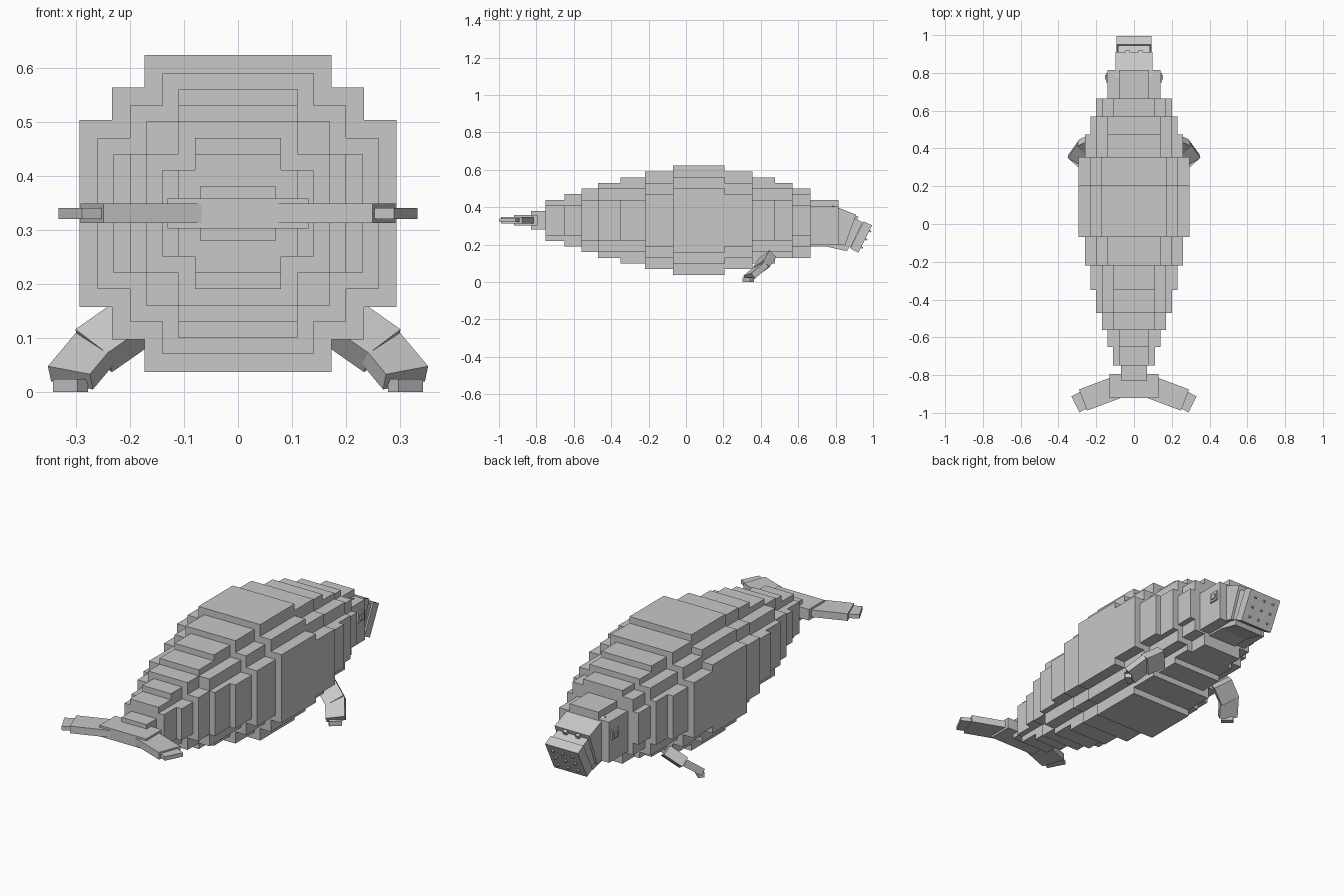
import bpy, bmesh
from mathutils import Vector

if "Cube" in bpy.data.objects:
    bpy.data.objects.remove(bpy.data.objects["Cube"])

grey = bpy.data.materials.new("skin grey")
grey.diffuse_color = (0.58, 0.58, 0.58, 1)
grey.use_nodes = True
grey.node_tree.nodes["Principled BSDF"].inputs["Base Color"].default_value = grey.diffuse_color
CZ = 0.33  # height of the body axis


def finish(name, bm):
    bmesh.ops.recalc_face_normals(bm, faces=bm.faces)
    me = bpy.data.meshes.new(name)
    bm.to_mesh(me)
    bm.free()
    me.materials.append(grey)
    ob = bpy.data.objects.new(name, me)
    bpy.context.collection.objects.link(ob)


def hull(bm, pts):
    vs = [bm.verts.new(p) for p in pts]
    bmesh.ops.convex_hull(bm, input=vs)


def box(bm, x0, x1, y0, y1, z0, z1):
    hull(bm, [(x, y, z) for x in (x0, x1) for y in (y0, y1) for z in (z0, z1)])


def bar(bm, p0, p1, wide, w, t):
    """Oriented box from p0 to p1, width w along wide, thickness t."""
    p0, p1 = Vector(p0), Vector(p1)
    d = (p1 - p0).normalized()
    side = Vector(wide)
    side = (side - d * side.dot(d)).normalized()
    up = d.cross(side)
    hull(bm, [p + side * a * w / 2 + up * b * t / 2
              for p in (p0, p1) for a in (-1, 1) for b in (-1, 1)])


def prism(bm, hw, profile):
    hull(bm, [(x, y, z) for x in (-hw, hw) for y, z in profile])


# stepped body: y start, y end, half width, half height, insets of the tiers
two, three, soft = (0, .06), (0, .06, .12), (0, .03, .09)
sections = [(-0.75, -0.65, .11, .11, (0, .03)), (-0.65, -0.56, .14, .14, two),
            (-0.56, -0.47, .17, .17, two), (-0.47, -0.35, .20, .20, soft),
            (-0.35, -0.22, .23, .23, three), (-0.22, -0.07, .26, .26, three),
            (-0.07, 0.205, .293, .293, three), (0.205, 0.355, .293, .26, three),
            (0.355, 0.475, .26, .23, three), (0.475, 0.57, .23, .20, soft),
            (0.57, 0.665, .20, .17, soft)]
bm = bmesh.new()
for y0, y1, w, h, insets in sections:
    for a, b in zip(insets, reversed(insets)):
        low = CZ - h + b - (.03 if y0 == 0.57 and b == 0 else 0)
        box(bm, a - w, w - a, y0, y1, low, CZ + h - b)
finish("body", bm)

# head block, snout, lower jaw and muzzle
bm = bmesh.new()
box(bm, -.14, .14, .66, .815, .20, .405)
box(bm, -.08, .08, .66, .815, .19, .44)
finish("head", bm)
bm = bmesh.new()
prism(bm, .098, [(.78, .41), (.81, .40), (.91, .36), (.85, .195), (.78, .21)])
prism(bm, .085, [(.90, .34), (.945, .32), (.88, .185), (.84, .20)])
finish("snout", bm)
bm = bmesh.new()
prism(bm, .08, [(.73, .195), (.86, .165), (.875, .19), (.74, .225)])
finish("lower_jaw", bm)
bm = bmesh.new()
prism(bm, .092, [(.95, .325), (.995, .303), (.922, .157), (.878, .18)])
finish("muzzle_pad", bm)

# bristles in a grid on the muzzle
bm = bmesh.new()
out = Vector((0, .894, -.447))
for x in (-.055, 0, .055):
    for f in (.2, .5, .8):
        p = Vector((x, .995 - .073 * f, .303 - .146 * f))
        bar(bm, p - out * .005, p + out * .01, (1, 0, 0), .009, .009)
finish("bristles", bm)

# nostrils and eyes
bm = bmesh.new()
for s in (-1, 1):
    bar(bm, (s * .035, .89, .352), (s * .035, .918, .34), (1, 0, 0), .02, .02)
finish("nostrils", bm)
bm = bmesh.new()
for s in (-1, 1):
    box(bm, s * .13, s * .148, .75, .80, .31, .36)
    box(bm, s * .13, s * .154, .765, .79, .32, .345)
finish("eyes", bm)

# tail stock and flukes
bm = bmesh.new()
box(bm, -.07, .07, -.83, -.75, .28, .38)
finish("tail_stock", bm)
bm = bmesh.new()
box(bm, -.13, .13, -.92, -.795, .302, .358)
for s in (-1, 1):
    bar(bm, (s * .065, -.855, CZ), (s * .27, -.932, CZ), (s * .36, .93, 0), .12, .036)
    bar(bm, (s * .265, -.932, CZ), (s * .31, -.955, CZ), (s * .38, .92, 0), .095, .02)
finish("tail_flukes", bm)

# front flippers: upper arm, paddle, tip
for s, name in ((-1, "left_flipper"), (1, "right_flipper")):
    bm = bmesh.new()
    wide = (-s * .055, -.065, -.035)
    bar(bm, (s * .19, .435, .13), (s * .267, .40, .076), (-s * .055, -.06, -.045), .095, .05)
    bar(bm, (s * .258, .41, .088), (s * .31, .338, .026), wide, .09, .035)
    bar(bm, (s * .30, .345, .012), (s * .32, .322, .012), (-s * .055, -.045, 0), .06, .024)
    finish(name, bm)
